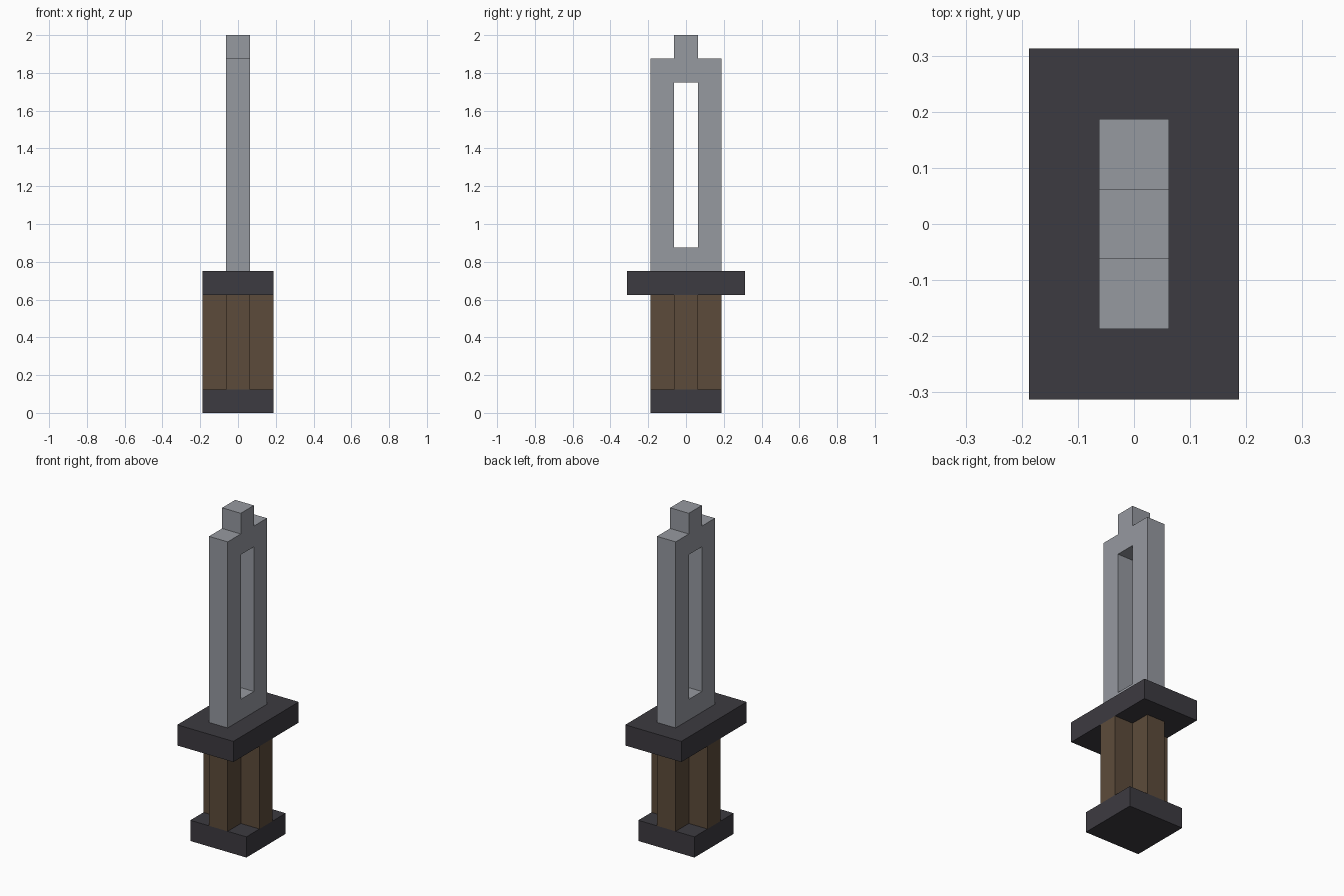
import bpy
import bmesh
from mathutils import Vector

if "Cube" in bpy.data.objects:
    bpy.data.objects.remove(bpy.data.objects["Cube"], do_unlink=True)

U = 0.0625  # half a block, the module of the whole design


def material(name, rgb):
    mat = bpy.data.materials.new(name)
    mat.use_nodes = True
    mat.diffuse_color = (*rgb, 1)
    mat.node_tree.nodes["Principled BSDF"].inputs["Base Color"].default_value = (*rgb, 1)
    return mat


steel = material("grey steel", (0.305, 0.319, 0.352))
iron = material("dark iron", (0.046, 0.043, 0.052))
wood = material("brown wood", (0.108, 0.071, 0.043))


def extrusion(name, outline, depth, mat, open_seam=False):
    """Extrude a closed outline along a vector; optionally open the y = 0 seam."""
    bm = bmesh.new()
    face = bm.faces.new([bm.verts.new(Vector(p) * U) for p in outline])
    new = bmesh.ops.extrude_face_region(bm, geom=[face], use_keep_orig=True)["geom"]
    bmesh.ops.translate(bm, vec=Vector(depth) * U,
                        verts=[g for g in new if isinstance(g, bmesh.types.BMVert)])
    bmesh.ops.recalc_face_normals(bm, faces=bm.faces)
    if open_seam:
        seam = [f for f in bm.faces if all(abs(v.co.y) < 1e-5 for v in f.verts)]
        bmesh.ops.delete(bm, geom=seam, context='FACES')
    mesh = bpy.data.meshes.new(name)
    bm.to_mesh(mesh)
    bm.free()
    mesh.materials.append(mat)
    obj = bpy.data.objects.new(name, mesh)
    bpy.context.collection.objects.link(obj)
    return obj


def slab(name, half_x, half_y, bottom, height, mat):
    corners = [(sx * half_x, sy * half_y, bottom)
               for sx, sy in ((-1, -1), (1, -1), (1, 1), (-1, 1))]
    return extrusion(name, corners, (0, 0, height), mat)


# Pommel and crossguard
slab("pommel", 3, 3, 0, 2, iron)
slab("crossguard", 3, 5, 10, 2, iron)

# Grip with a plus-shaped cross-section: one arm turned four times
plus = []
arm = [(3, -1), (3, 1), (1, 1)]
for turn in range(4):
    plus += [(x, y, 2) for x, y in arm]
    arm = [(-y, x) for x, y in arm]
extrusion("grip", plus, (0, 0, 8), wood)

# Slotted blade with a stepped tip: half profile, mirrored
half = [(0, 12), (3, 12), (3, 30), (1, 30), (1, 32), (0, 32),
        (0, 28), (1, 28), (1, 14), (0, 14)]
blade = extrusion("blade", [(-1, y, z) for y, z in half], (2, 0, 0), steel, open_seam=True)
mirror = blade.modifiers.new("mirror", 'MIRROR')
mirror.use_axis = (False, True, False)
